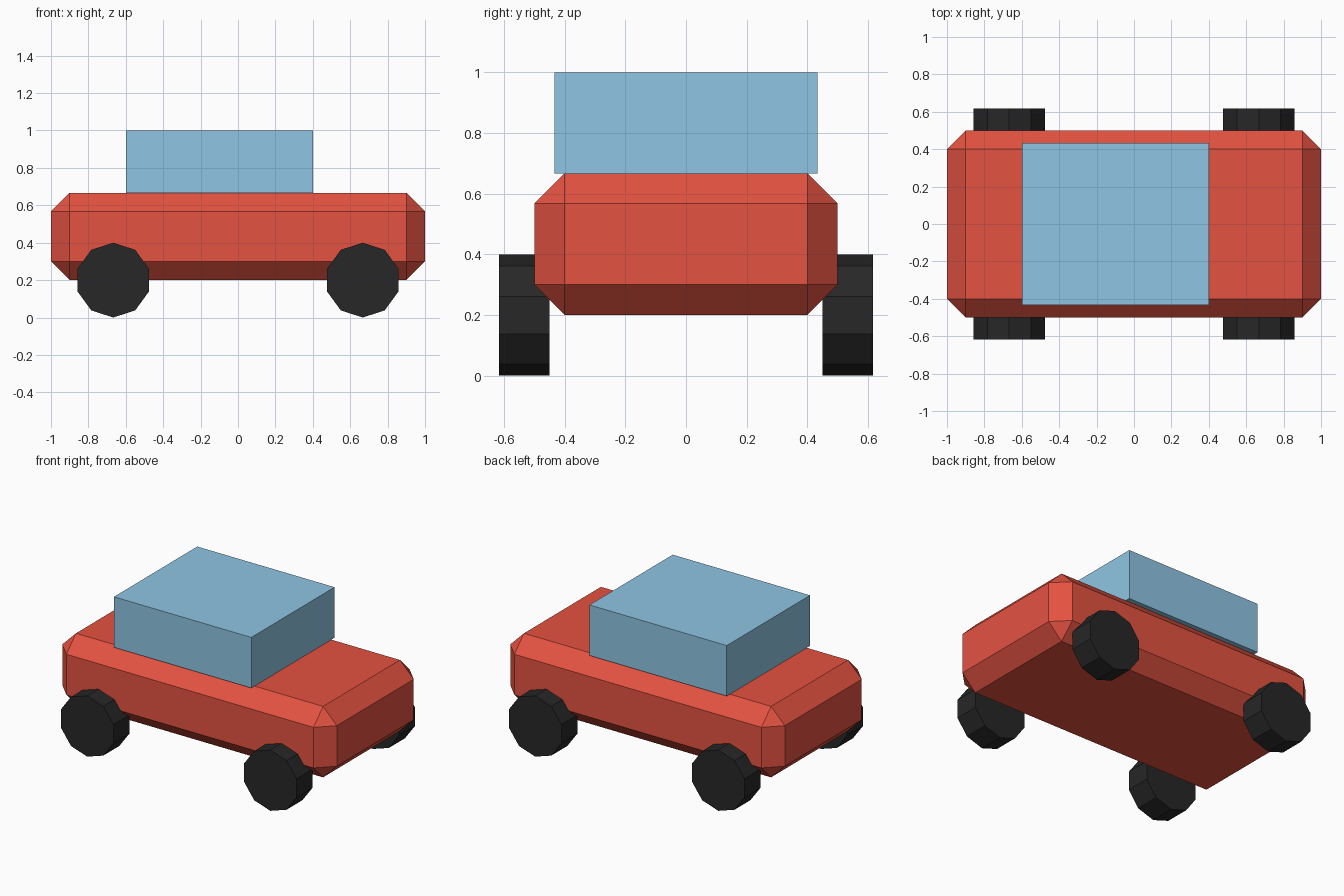
import bpy, math

if "Cube" in bpy.data.objects:
    bpy.data.objects.remove(bpy.data.objects["Cube"])


def material(name, rgb):
    m = bpy.data.materials.new(name)
    m.diffuse_color = (*rgb, 1)
    m.use_nodes = True
    m.node_tree.nodes["Principled BSDF"].inputs["Base Color"].default_value = m.diffuse_color
    return m


red = material("red paint", (0.775, 0.084, 0.053))
blue = material("blue glass", (0.275, 0.56, 0.77))
black = material("black rubber", (0.02, 0.02, 0.02))


def box(name, lo, hi, mat):
    centre = [(a + b) / 2 for a, b in zip(lo, hi)]
    bpy.ops.mesh.primitive_cube_add(size=1, location=centre)
    ob = bpy.context.object
    ob.name = name
    ob.scale = [b - a for a, b in zip(lo, hi)]
    bpy.ops.object.transform_apply(location=False, rotation=False, scale=True)
    ob.data.materials.append(mat)
    return ob


# Body with a single flat chamfer on all edges
body = box("body", (-1, -0.5, 0.2), (1, 0.5, 0.667), red)
bevel = body.modifiers.new("chamfer", "BEVEL")
bevel.width = 0.1
bevel.segments = 1

# Cabin block, slightly wider than the flat of the body top
box("cabin", (-0.6, -0.433, 0.667), (0.4, 0.433, 1.0), blue)

# Four ten-sided wheels, with a corner pointing straight up
for x, end in ((-0.667, "left"), (0.667, "right")):
    for y, side in ((-0.533, "front"), (0.533, "back")):
        bpy.ops.mesh.primitive_cylinder_add(
            vertices=10, radius=0.2, depth=0.167,
            location=(x, y, 0.2), rotation=(math.pi / 2, 0, 0))
        wheel = bpy.context.object
        wheel.name = f"wheel_{side}_{end}"
        wheel.data.materials.append(black)
